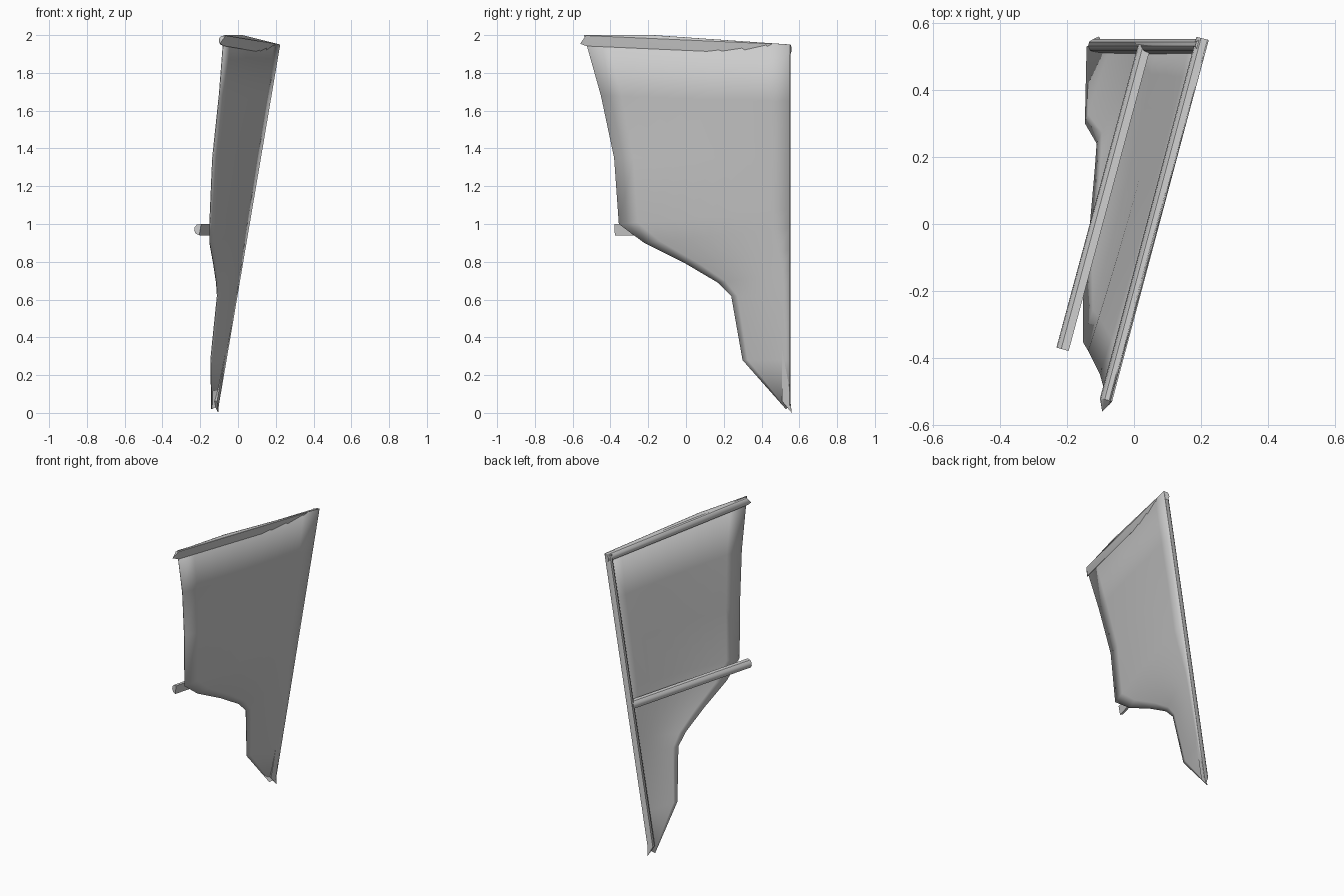
import bpy, bmesh, math
from mathutils import Vector

if "Cube" in bpy.data.objects:
    bpy.data.objects.remove(bpy.data.objects["Cube"])


def finish(name, bm, angle):
    bmesh.ops.recalc_face_normals(bm, faces=bm.faces)
    me = bpy.data.meshes.new(name)
    bm.to_mesh(me)
    bm.free()
    ob = bpy.data.objects.new(name, me)
    bpy.context.collection.objects.link(ob)
    bpy.ops.object.select_all(action='DESELECT')
    ob.select_set(True)
    bpy.context.view_layer.objects.active = ob
    bpy.ops.object.shade_smooth_by_angle(angle=math.radians(angle))
    return ob


# Direction from the membrane towards its ribbed side
BACK = Vector((-1, 0.27, 0.17)).normalized()


def rib(name, a, b, half, depth, tip=None):
    """Half-round rib with its flat side on the membrane, optional pointed tip."""
    a, b = Vector(a), Vector(b)
    axis = (b - a).normalized()
    out = (BACK - axis * BACK.dot(axis)).normalized()
    side = axis.cross(out)
    prof = [(-1, 0), (-0.8, 0.7), (-0.3, 1), (0.3, 1), (0.8, 0.7), (1, 0)]
    bm = bmesh.new()
    rings = [[bm.verts.new(p + side * u * half + out * v * depth) for u, v in prof]
             for p in (a, b)]
    n = len(prof)
    for i in range(n):
        j = (i + 1) % n
        bm.faces.new((rings[0][i], rings[0][j], rings[1][j], rings[1][i]))
    bm.faces.new(rings[0])
    if tip:
        t = bm.verts.new(tip)
        for i in range(n):
            bm.faces.new((rings[1][i], rings[1][(i + 1) % n], t))
    else:
        bm.faces.new(rings[1])
    return finish(name, bm, 40)


# Membrane: rows run from the straight main rib to the ragged free edge
# free edge x, y, z, then height of the row on the main rib
rows = [(-.075, -.54, 2.0, 1.95), (-.10, -.45, 1.68, 1.65), (-.135, -.38, 1.35, 1.35),
        (-.15, -.355, 1.0, 1.08), (-.15, -.22, .90, .98), (-.13, 0, .79, .86),
        (-.115, .17, .69, .75), (-.11, .24, .62, .62), (-.145, .30, .28, .28),
        (-.14, .53, .02, .04)]
cols = 9
bm = bmesh.new()
grid = []
for k, (x, y, z, pz) in enumerate(rows):
    start, end = Vector((-.11 + .17 * pz, .55, pz)), Vector((x, y, z))
    line = []
    for c in range(cols + 1):
        t = c / cols
        p = start.lerp(end, t)
        if k == 0:
            p.z = min(2.0, 1.95 + .05 * t / .667)
        elif k < 8:
            p -= BACK * .012 * math.sin(math.pi * t)
        line.append(bm.verts.new(p))
    grid.append(line)
for r0, r1 in zip(grid, grid[1:]):
    for c in range(cols):
        bm.faces.new((r0[c], r0[c + 1], r1[c + 1], r1[c]))
membrane = finish("membrane", bm, 40)
mod = membrane.modifiers.new("thickness", 'SOLIDIFY')
mod.thickness = 0.004
mod.offset = 0

# Ribs along the long edge, the top edge and across the middle
rib("main_rib", (.215, .53, 1.94), (-.105, .53, .06), .022, .032, (-.105, .56, 0))
rib("top_rib", (.218, .55, 1.922), (-.07, -.53, 1.97), .028, .032, (-.095, -.56, 1.955))
rib("middle_rib", (.045, .53, .97), (-.20, -.378, .97), .03, .032)
